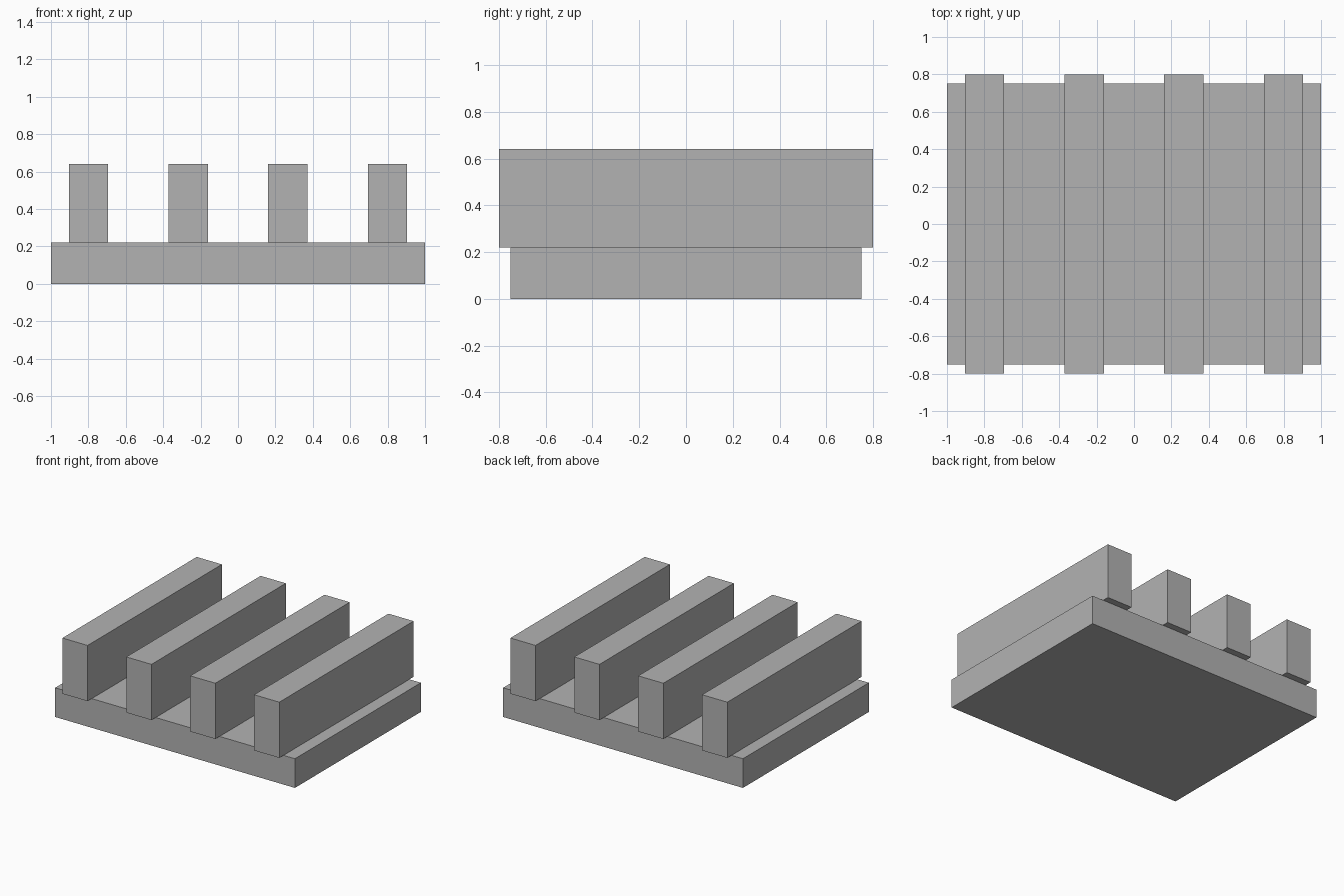
import bpy

# Remove the default object
cube = bpy.data.objects.get("Cube")
if cube:
    bpy.data.objects.remove(cube, do_unlink=True)

# Single flat colour
grey = bpy.data.materials.new("plain grey")
grey.use_nodes = True
colour = (0.45, 0.45, 0.45, 1)
grey.diffuse_color = colour
grey.node_tree.nodes["Principled BSDF"].inputs["Base Color"].default_value = colour


def box(name, x, bottom, width, depth, height):
    """Flat-faced block standing on the given height."""
    bpy.ops.mesh.primitive_cube_add(size=1, location=(x, 0, bottom + height / 2))
    part = bpy.context.object
    part.name = name
    part.scale = (width, depth, height)
    bpy.ops.object.transform_apply(location=False, rotation=False, scale=True)
    part.data.materials.append(grey)
    return part


# Base slab
slab_height = 0.22
box("base_slab", 0, 0, 2, 1.5, slab_height)

# Four evenly spaced bars, slightly overhanging the slab front and back
bar_spacing = 0.533
for i in range(4):
    box(f"bar_{i + 1}", (i - 1.5) * bar_spacing, slab_height, 0.21, 1.6, 0.42)
